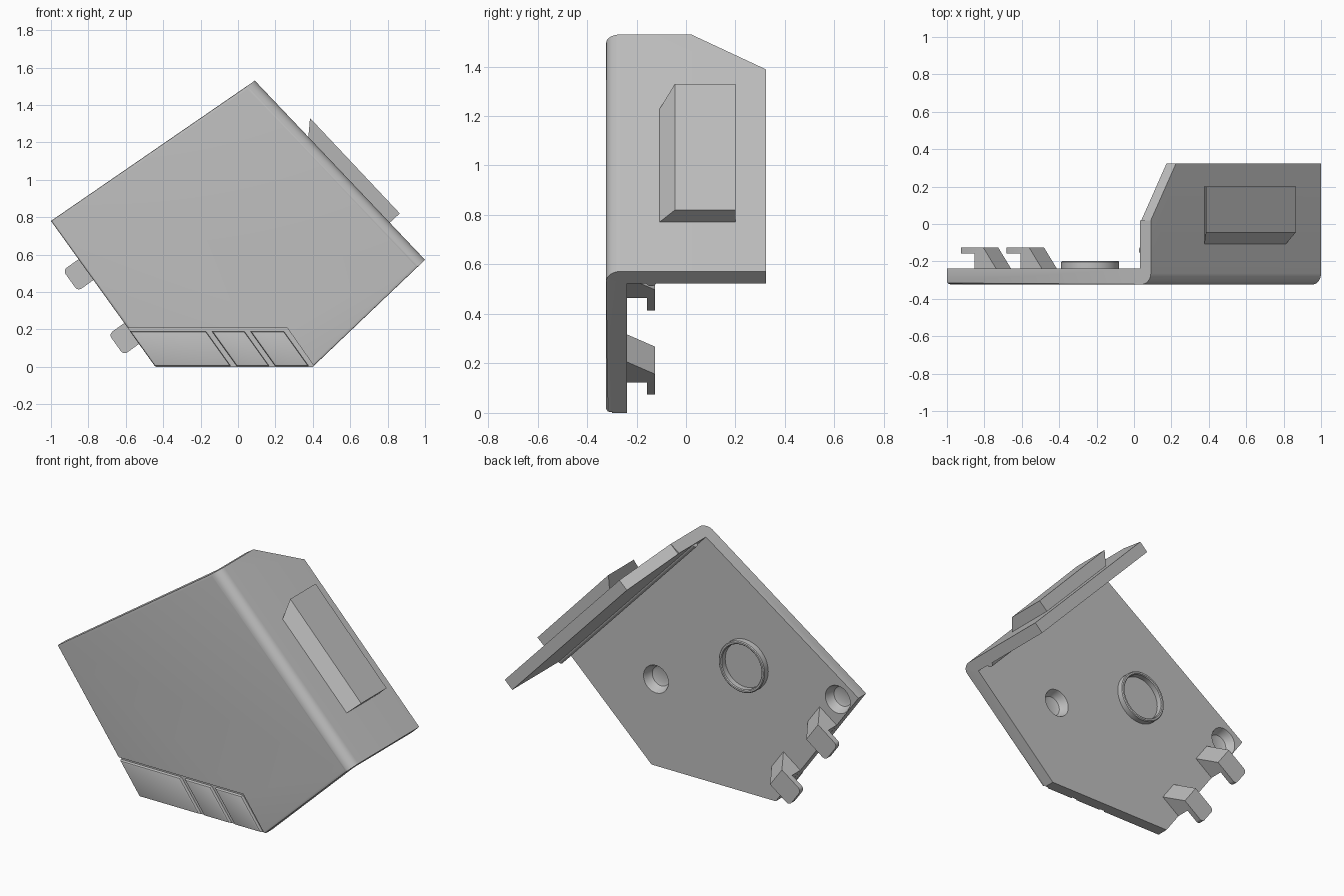
import bpy, bmesh, math
from mathutils import Vector

if "Cube" in bpy.data.objects:
    bpy.data.objects.remove(bpy.data.objects["Cube"], do_unlink=True)

grey = bpy.data.materials.new("plain grey")
grey.use_nodes = True
COLOUR = (0.52, 0.52, 0.52, 1)
grey.diffuse_color = COLOUR
grey.node_tree.nodes["Principled BSDF"].inputs["Base Color"].default_value = COLOUR

FRONT, PLATE_BACK, BACK = -0.323, -0.238, 0.323
TOP, RIGHT = Vector((0.09, 0, 1.53)), Vector((1, 0, 0.572))
ALONG = (RIGHT - TOP).normalized()               # down the flange
INWARD = Vector((ALONG.z, 0, -ALONG.x))          # from the flange into the plate


def finish(name, bm):
    bmesh.ops.recalc_face_normals(bm, faces=bm.faces)
    mesh = bpy.data.meshes.new(name)
    bm.to_mesh(mesh)
    bm.free()
    ob = bpy.data.objects.new(name, mesh)
    bpy.context.collection.objects.link(ob)
    mesh.materials.append(grey)
    return ob


def loft(loop_a, loop_b):
    """Closed solid between two matching outlines."""
    bm = bmesh.new()
    a = [bm.verts.new(p) for p in loop_a]
    b = [bm.verts.new(p) for p in loop_b]
    bm.faces.new(a)
    bm.faces.new(b)
    for i in range(len(a)):
        j = (i + 1) % len(a)
        bm.faces.new((a[i], a[j], b[j], b[i]))
    bmesh.ops.recalc_face_normals(bm, faces=bm.faces)
    return bm


def prism(outline, y0, y1):
    return loft([(x, y0, z) for x, z in outline], [(x, y1, z) for x, z in outline])


def bevel(bm, edges, size, segments):
    bmesh.ops.bevel(bm, geom=edges, offset=size, segments=segments, profile=0.5, affect='EDGES')


def disc(x, z, levels, n=40):
    """Turned shape about the y axis; levels are (radius, y), closed at both ends."""
    bm = bmesh.new()
    rings = []
    for r, y in levels:
        rings.append([bm.verts.new((x + r * math.cos(t * math.tau / n), y,
                                    z + r * math.sin(t * math.tau / n))) for t in range(n)])
    for a, b in zip(rings, rings[1:]):
        for i in range(n):
            j = (i + 1) % n
            bm.faces.new((a[i], a[j], b[j], b[i]))
    bm.faces.new(rings[0])
    bm.faces.new(rings[-1])
    return bm


def smooth(ob):
    bpy.ops.object.select_all(action='DESELECT')
    ob.select_set(True)
    bpy.context.view_layer.objects.active = ob
    bpy.ops.object.shade_smooth_by_angle(angle=math.radians(32))


def cut(ob, bm):
    cutter = finish("cutter", bm)
    cutter.hide_render = True
    mod = ob.modifiers.new("cut", 'BOOLEAN')
    mod.operation, mod.solver, mod.object = 'DIFFERENCE', 'EXACT', cutter
    bpy.ops.object.select_all(action='DESELECT')
    bpy.context.view_layer.objects.active = ob
    ob.select_set(True)
    bpy.ops.object.modifier_apply(modifier=mod.name)
    bpy.data.objects.remove(cutter, do_unlink=True)


# Bracket: full-depth block with a rounded flange corner and eased front edges
outline = [(-1, 0.78), (TOP.x, TOP.z), (RIGHT.x, RIGHT.z), (0.40, 0), (-0.44, 0)]
bm = prism(outline, FRONT, BACK)


def at_front(e):
    return all(abs(v.co.y - FRONT) < 1e-4 for v in e.verts)


def is_flange_edge(e):
    d = (e.verts[1].co - e.verts[0].co).normalized()
    return abs(d.dot(ALONG)) > 0.999


bevel(bm, [e for e in bm.edges if at_front(e) and is_flange_edge(e)], 0.06, 8)
bevel(bm, [e for e in bm.edges if at_front(e) and not is_flange_edge(e)], 0.015, 3)
bracket = finish("bracket", bm)

# Hollow behind the plate, leaving the flange
inner = [TOP + INWARD * 0.07 - ALONG * 1, RIGHT + INWARD * 0.07 + ALONG * 1]
inner += [inner[1] + INWARD * 3, inner[0] + INWARD * 3]
cut(bracket, prism([(p.x, p.z) for p in inner], PLATE_BACK, 1))

# Sloped upper back corner of the flange
corner = [TOP + ALONG * u + Vector((0, y, 0)) for u, y in
          ((0, 0.02), (0.195, BACK), (0.195, 0.5), (-0.2, 0.5), (-0.2, 0.02))]
cut(bracket, loft([p + INWARD * 0.2 for p in corner], [p - INWARD * 0.2 for p in corner]))

# Recess for the lower front panels
cut(bracket, prism([(-0.8, 0.21), (0.262, 0.21), (0.43, -0.03), (-0.8, -0.03)], -0.5, -0.3))

# Two dished sockets in the back of the plate
for x, z in ((0.37, 0.53), (-0.86, 0.735)):
    cut(bracket, disc(x, z, ((0.04, -0.295), (0.06, -0.288), (0.072, -0.27),
                             (0.078, -0.25), (0.084, PLATE_BACK), (0.084, -0.2))))
smooth(bracket)

# Raised slanted panels
for i, (a, b) in enumerate(((-0.578, -0.172), (-0.14, 0.034), (0.066, 0.245))):
    bm = prism([(a, 0.19), (b, 0.19), (b + 0.133, 0.004), (a + 0.133, 0.004)], -0.32, -0.295)
    bevel(bm, [e for e in bm.edges if all(v.co.y < -0.31 for v in e.verts)], 0.01, 2)
    smooth(finish(f"front_panel_{i + 1}", bm))

# Round rim on the back of the plate
bm = disc(-0.235, 0.78, ((0.155, -0.25), (0.155, -0.203), (0.15, -0.198),
                         (0.14, -0.198), (0.135, -0.203), (0.135, -0.236)))
smooth(finish("back_rim", bm))

# Wedge block on the outside of the flange
base = [(0.375, -0.115, 1.215), (0.805, -0.115, 0.765), (0.805, 0.2, 0.765), (0.375, 0.2, 1.215)]
face = [(0.385, -0.045, 1.33), (0.865, -0.045, 0.82), (0.865, 0.2, 0.82), (0.385, 0.2, 1.33)]
finish("flange_block", loft(base, face))

# Small bead along the inside of the flange
start = TOP + INWARD * 0.068 + Vector((0, -0.14, 0))
ring = [INWARD * 0.02 * math.cos(t * math.tau / 16) + Vector((0, 0.02 * math.sin(t * math.tau / 16), 0))
        for t in range(16)]
smooth(finish("flange_bead", loft([start + p for p in ring],
                                  [start + ALONG * 1.32 + p for p in ring])))

# Hooks on the slanted edge, with rounded lips
EDGE, OUT = Vector((0.583, 0, -0.812)), Vector((-0.812, 0, -0.583))
hook = [(0.46, -0.125), (0.30, -0.125), (0.214, -0.24), (0.357, -0.24), (0.357, -0.158), (0.46, -0.158)]
for name, e0 in (("upper_hook", -0.965), ("lower_hook", -0.545)):
    sides = [[EDGE * e + OUT * n + Vector((0, y, 0)) for n, y in hook] for e in (e0, e0 + 0.137)]
    bm = loft(*sides)
    bevel(bm, [e for e in bm.edges if all(v.co.dot(OUT) > 0.45 for v in e.verts)
               and abs(e.verts[0].co.y - e.verts[1].co.y) > 0.02], 0.025, 4)
    smooth(finish(name, bm))
